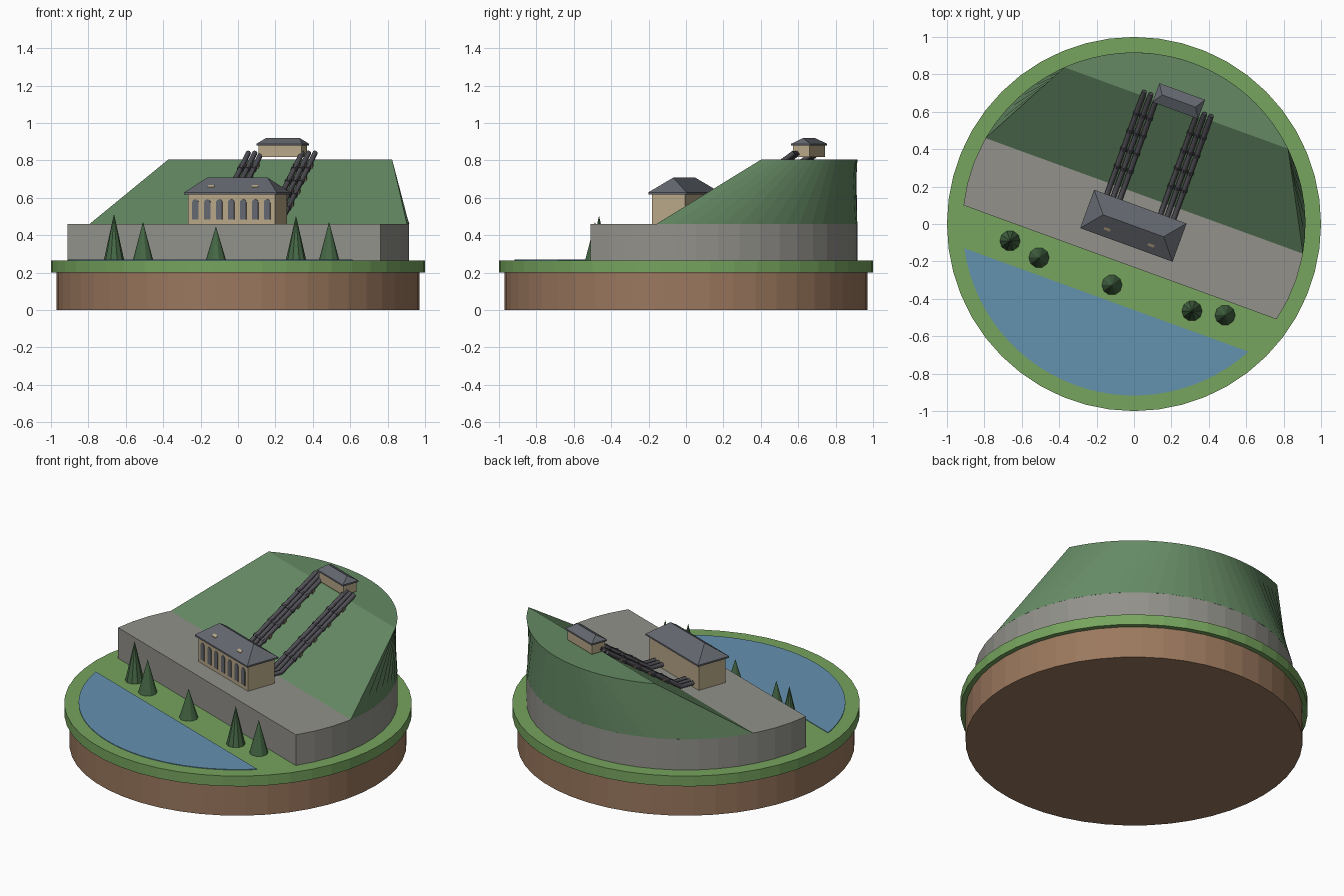
import bpy, bmesh
from math import sin, cos, acos, pi, radians, atan2
from mathutils import Matrix

old = bpy.data.objects.get("Cube")
if old:
    bpy.data.objects.remove(old)

TURN = Matrix.Rotation(radians(-20), 4, 'Z')   # the whole site is turned on its base
R = 0.917                                      # radius of terrace, hill and pond


def material(name, r, g, b):
    lin = [((c / 255 + 0.055) / 1.055) ** 2.4 for c in (r, g, b)] + [1]
    m = bpy.data.materials.new(name)
    m.use_nodes = True
    m.diffuse_color = lin
    m.node_tree.nodes["Principled BSDF"].inputs["Base Color"].default_value = lin
    return m


EARTH = material("earth brown", 155, 120, 94)
GRASS = material("grass green", 118, 164, 94)
WATER = material("water blue", 100, 146, 176)
ROCK = material("concrete grey", 146, 145, 139)
HILL = material("hill green", 101, 138, 100)
WALL = material("sandstone", 184, 168, 136)
ROOF = material("slate", 100, 104, 111)
PIPE = material("pipe steel", 78, 78, 84)
TREE = material("fir green", 70, 104, 70)
SADDLE = material("saddle brown", 128, 114, 98)


def loft(name, loops, mat, turn=True):
    """Skin a closed solid through point loops of equal length."""
    bm = bmesh.new()
    rings = [[bm.verts.new(p) for p in loop] for loop in loops]
    n = len(rings[0])
    for a, b in zip(rings, rings[1:]):
        for i in range(n):
            j = (i + 1) % n
            bm.faces.new((a[i], a[j], b[j], b[i]))
    bm.faces.new(rings[0][::-1])
    bm.faces.new(rings[-1])
    bmesh.ops.remove_doubles(bm, verts=bm.verts[:], dist=1e-5)
    bmesh.ops.recalc_face_normals(bm, faces=bm.faces[:])
    if turn:
        bm.transform(TURN)
    me = bpy.data.meshes.new(name)
    bm.to_mesh(me)
    bm.free()
    me.materials.append(mat)
    ob = bpy.data.objects.new(name, me)
    bpy.context.collection.objects.link(ob)
    return ob


def circle(r, z, n, x=0, y=0):
    return [(x + r * cos(2 * pi * i / n), y + r * sin(2 * pi * i / n), z) for i in range(n)]


def segment(cut, z, side=1, n=28):
    """Part of the disc lying beyond a straight cut."""
    a = acos(cut / R)
    angles = [-a + 2 * a * i / n for i in range(n + 1)]
    return [(R * sin(t), side * R * cos(t), z) for t in angles]


def rect(hu, hv, z, v):
    return [(-hu, v - hv, z), (hu, v - hv, z), (hu, v + hv, z), (-hu, v + hv, z)]


# Ground
loft("earth_base", [circle(0.97, 0, 48), circle(0.97, 0.2, 48)], EARTH, False)
loft("grass_disc", [circle(1, 0.2, 48), circle(1, 0.265, 48)], GRASS, False)
loft("pond", [segment(0.432, 0.262, -1), segment(0.432, 0.269, -1)], WATER)
loft("terrace", [segment(-0.218, 0.26), segment(-0.218, 0.46)], ROCK)
loft("hill", [segment(0.16, 0.46), segment(0.66, 0.805)], HILL)


# Buildings with hipped roofs
def house(name, v, hu, hv, z0, eave, ridge, ridge_half, over):
    loft(name + "_walls", [rect(hu, hv, z0, v), rect(hu, hv, eave, v)], WALL)
    loft(name + "_roof", [rect(hu + over, hv + over, eave - 0.006, v),
                          rect(hu + over, hv + over, eave + 0.004, v),
                          rect(ridge_half, 0, ridge, v)], ROOF)


house("powerhouse", -0.01, 0.248, 0.094, 0.455, 0.625, 0.708, 0.172, 0.015)
house("valve_house", 0.7, 0.122, 0.046, 0.818, 0.885, 0.92, 0.095, 0.008)

# Arched windows along the front wall
for k in range(-3, 4):
    u, w = k * 0.068, 0.0175
    arch = [(u + w * cos(pi * i / 8), 0.575 + w * sin(pi * i / 8)) for i in range(9)]
    outline = [(u - w, 0.485), (u + w, 0.485)] + arch
    loft("arched_window", [[(x, y, z) for x, z in outline] for y in (-0.102, -0.108)], ROOF)

# Skylights lying on the front roof slope
slope = (0.708 - 0.629) / 0.109
for u in (-0.125, 0.125):
    def plate(lift):
        return [(u + du, -0.076 + dv, 0.629 + slope * (0.043 + dv) + lift)
                for du, dv in ((-0.018, -0.007), (0.018, -0.007), (0.018, 0.007), (-0.018, 0.007))]
    loft("skylight", [plate(-0.002), plate(0.004)], WALL)


# Penstock pipes climbing the hill
def tube_ring(u, v, z, r, tilt, n=8):
    """Ring round a path running in the v-z plane."""
    return [(u + r * cos(t), v - r * sin(t) * sin(tilt), z + r * sin(t) * cos(tilt))
            for t in (2 * pi * i / n for i in range(n))]


GRADE = 0.345 / 0.5
TILT = atan2(0.345, 0.5)


def hill_z(v):
    return 0.46 + GRADE * (v - 0.16)


def pipe_z(v):
    return hill_z(v) + 0.019


for side in (-1, 1):
    for off in (0.116, 0.153, 0.19):
        u = side * off
        low = pipe_z(0.17)
        pipe = loft("penstock_pipe", [tube_ring(u, 0.07, low, 0.014, 0),
                                      tube_ring(u, 0.17, low, 0.014, TILT / 2),
                                      tube_ring(u, 0.685, pipe_z(0.685), 0.014, TILT)], PIPE)
        for poly in pipe.data.polygons:
            poly.use_smooth = len(poly.vertices) == 4
        for v in (0.26, 0.36, 0.46, 0.56):
            loft("pipe_collar", [tube_ring(u, v + d, pipe_z(v + d), 0.018, TILT)
                                 for d in (-0.007, 0.007)], PIPE)
            s = v + 0.04
            loft("pipe_saddle", [rect(0.017, 0.009, hill_z(s) - 0.01, s),
                                 rect(0.017, 0.009, hill_z(s) + 0.02, s)], SADDLE)
            bpy.context.collection.objects[-1].data.transform(
                TURN @ Matrix.Translation((u, 0, 0)) @ TURN.inverted())

# Fir trees on the shore
for x, y, top in ((-0.663, -0.09, 0.515), (-0.508, -0.18, 0.472), (-0.118, -0.326, 0.447),
                  (0.31, -0.465, 0.505), (0.487, -0.487, 0.472)):
    loft("fir_tree", [circle(0.055, 0.264, 10, x, y), circle(0, top, 10, x, y)], TREE, False)
